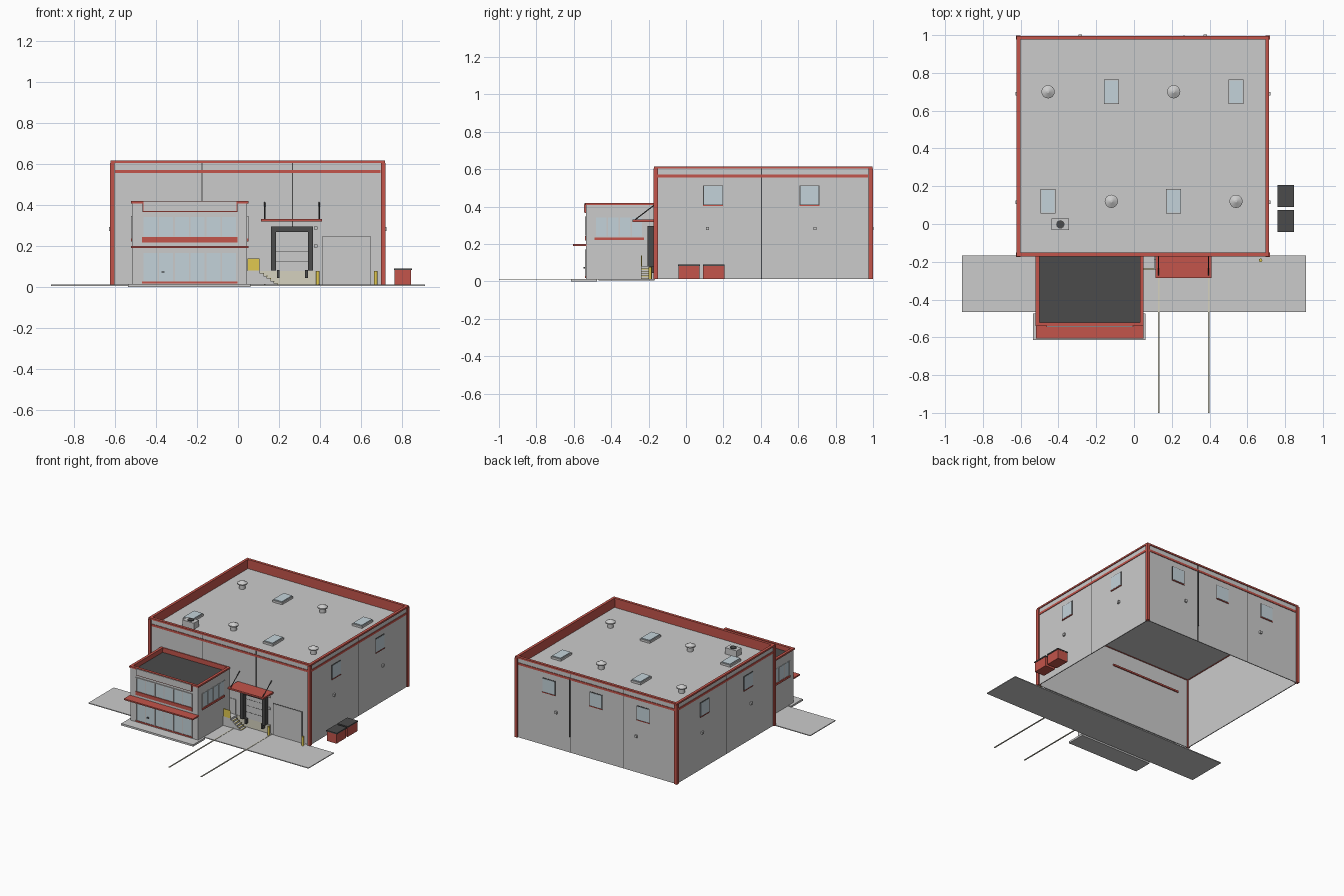
import bpy, bmesh, math
from mathutils import Vector

if "Cube" in bpy.data.objects:
    bpy.data.objects.remove(bpy.data.objects["Cube"])


def mat(name, rgb):
    m = bpy.data.materials.new(name)
    m.diffuse_color = (*rgb, 1)
    m.use_nodes = True
    m.node_tree.nodes["Principled BSDF"].inputs["Base Color"].default_value = m.diffuse_color
    return m


RED = mat("red_trim", (0.55, 0.09, 0.07))
DARK = mat("dark", (0.07, 0.07, 0.07))
GLASS = mat("glass", (0.55, 0.65, 0.70))
YELLOW = mat("yellow", (0.75, 0.58, 0.08))
CREAM = mat("cream", (0.66, 0.64, 0.52))
LIGHT = mat("light_panel", (0.62, 0.62, 0.62))


def finish(bm, name, m=None):
    me = bpy.data.meshes.new(name)
    bmesh.ops.recalc_face_normals(bm, faces=bm.faces)
    bm.to_mesh(me)
    bm.free()
    ob = bpy.data.objects.new(name, me)
    bpy.context.collection.objects.link(ob)
    if m:
        me.materials.append(m)
    return ob


def box(name, x0, x1, y0, y1, z0, z1, m=None):
    bm = bmesh.new()
    bmesh.ops.create_cube(bm, size=1)
    for v in bm.verts:
        v.co = Vector(((x0 + x1) / 2 + v.co.x * (x1 - x0), (y0 + y1) / 2 + v.co.y * (y1 - y0),
                       (z0 + z1) / 2 + v.co.z * (z1 - z0)))
    return finish(bm, name, m)


def rod(name, a, b, r, m=None, r2=None, n=16):
    a, b = Vector(a), Vector(b)
    bm = bmesh.new()
    bmesh.ops.create_cone(bm, cap_ends=True, segments=n, radius1=r,
                          radius2=r if r2 is None else r2, depth=(b - a).length)
    q = (b - a).to_track_quat('Z', 'Y')
    for v in bm.verts:
        v.co = q @ v.co + (a + b) / 2
    for f in bm.faces:
        f.smooth = len(f.verts) == 4 and n > 8
    return finish(bm, name, m)


def ring(name, x0, x1, y0, y1, z0, z1, t, m=None):
    """Hollow rectangular frame lying flat, open at top and bottom."""
    bm = bmesh.new()
    loops = []
    for d, z in ((0, z0), (0, z1), (t, z1), (t, z0)):
        loops.append([bm.verts.new(p) for p in ((x0 + d, y0 + d, z), (x1 - d, y0 + d, z),
                                                (x1 - d, y1 - d, z), (x0 + d, y1 - d, z))])
    for i in range(4):
        a, b = loops[i], loops[(i + 1) % 4]
        for j in range(4):
            k = (j + 1) % 4
            bm.faces.new((a[j], a[k], b[k], b[j]))
    return finish(bm, name, m)


X0, X1, Y0, Y1, G = -0.615, 0.71, -0.165, 0.99, 0.012


def wall_box(name, side, u0, u1, z0, z1, out, m=None, back=0.002):
    """Box attached to one outer wall; u runs along that wall."""
    if side == 'front':
        return box(name, u0, u1, Y0 - out, Y0 + back, z0, z1, m)
    if side == 'back':
        return box(name, u0, u1, Y1 - back, Y1 + out, z0, z1, m)
    if side == 'left':
        return box(name, X0 - out, X0 + back, u0, u1, z0, z1, m)
    return box(name, X1 - back, X1 + out, u0, u1, z0, z1, m)


# Warehouse shell, parapet and roof
ring("warehouse_walls", X0, X1, Y0, Y1, G, 0.605, 0.006)
ring("parapet_lining", X0 + 0.004, X1 - 0.004, Y0 + 0.004, Y1 - 0.004, 0.535, 0.606, 0.008, RED)
ring("parapet_cap", X0 - 0.006, X1 + 0.006, Y0 - 0.006, Y1 + 0.006, 0.603, 0.615, 0.02, RED)
box("warehouse_roof", X0 + 0.005, X1 - 0.005, Y0 + 0.005, Y1 - 0.005, 0.538, 0.545)
for x in (X0, X1):
    for y in (Y0, Y1):
        sx, sy = (1 if x == X0 else -1), (1 if y == Y0 else -1)
        xs, ys = sorted((x - sx * 0.009, x + sx * 0.014)), sorted((y - sy * 0.009, y + sy * 0.014))
        box("corner_post", *xs, *ys, G, 0.605, RED)

# Red bands, panel seams, wall windows and wall lights
layout = {'front': (X0, X1, (-0.175, 0.265), (), ()),
          'back': (X0, X1, (-0.175, 0.265), (-0.34, 0.05, 0.44), (-0.285, 0.377)),
          'left': (Y0, Y1, (0.404,), (0.145, 0.66), (0.115, 0.69)),
          'right': (Y0, Y1, (0.404,), (0.145, 0.66), (0.115, 0.69))}
for side, (a, b, seams, windows, lamps) in layout.items():
    wall_box("red_band_" + side, side, a + 0.016, b - 0.016, 0.555, 0.571, 0.004, RED)
    for u in seams:
        wall_box("panel_seam", side, u - 0.002, u + 0.002, G, 0.603, 0.001, DARK)
    for u in windows:
        wall_box("window_frame", side, u - 0.053, u + 0.053, 0.407, 0.513, 0.003, DARK)
        wall_box("window_glass", side, u - 0.049, u + 0.049, 0.411, 0.509, 0.005, GLASS)
        wall_box("window_sill", side, u - 0.053, u + 0.053, 0.403, 0.408, 0.006, RED)
    for u in lamps:
        wall_box("wall_lamp", side, u - 0.009, u + 0.009, 0.274, 0.292, 0.012)
rod("downpipe", (0.265, Y1 + 0.005, 0.13), (0.265, Y1 + 0.005, 0.56), 0.004, DARK, n=8)

# Roof vents, skylights and air unit
for i, x in enumerate((-0.455, -0.12, 0.21, 0.54)):
    vy, sy = (0.70, 0.12) if i % 2 == 0 else (0.12, 0.70)
    rod("vent_pipe", (x, vy, 0.543), (x, vy, 0.58), 0.022)
    rod("vent_cap", (x, vy, 0.578), (x, vy, 0.586), 0.035)
    rod("vent_cone", (x, vy, 0.586), (x, vy, 0.602), 0.035, r2=0.006)
    box("skylight_curb", x - 0.04, x + 0.04, sy - 0.065, sy + 0.065, 0.543, 0.56)
    box("skylight_top", x - 0.035, x + 0.035, sy - 0.06, sy + 0.06, 0.56, 0.566, GLASS)
box("air_unit", -0.437, -0.343, -0.032, 0.028, 0.543, 0.592)
rod("air_unit_fan", (-0.39, -0.002, 0.59), (-0.39, -0.002, 0.597), 0.022, DARK)

# Office block
A, B, F = -0.515, 0.045, -0.535
ring("office_walls", A, B, F, Y0 + 0.004, G, 0.412, 0.006)
ring("office_rim", A - 0.006, B + 0.006, F - 0.006, Y0 + 0.014, 0.408, 0.42, 0.02, RED)
ring("office_parapet_lining", A + 0.004, B - 0.004, F + 0.004, Y0 + 0.002, 0.375, 0.41, 0.008, RED)
box("office_roof", A + 0.004, B - 0.004, F + 0.004, Y0, 0.378, 0.385, DARK)
box("fascia_frame", -0.465, -0.003, F - 0.008, F, 0.366, 0.412, RED)
box("fascia_board", -0.461, -0.007, F - 0.010, F - 0.006, 0.370, 0.416)
box("entrance_canopy", A - 0.005, B + 0.005, -0.605, F + 0.002, 0.19, 0.2, RED)
box("entrance_step", -0.535, 0.06, -0.615, F + 0.06, 0, 0.014)
box("office_front_band", -0.468, -0.002, F - 0.006, F, 0.218, 0.244, RED)
box("office_lower_sill", -0.468, -0.002, F - 0.006, F, 0.018, 0.028, RED)

# Office glazing: front rows with mullions, both sides mirrored
for z0, z1 in ((0.028, 0.165), (0.246, 0.342)):
    box("office_front_glass", -0.465, -0.005, F - 0.002, F + 0.002, z0, z1, GLASS)
    for i in range(7):
        x = -0.465 + i * 0.46 / 6
        box("office_mullion", x - 0.004, x + 0.004, F - 0.005, F, z0, z1)
    box("office_head_rail", -0.469, -0.001, F - 0.005, F, z1, z1 + 0.006)
box("door_handle", -0.372, -0.358, F - 0.012, F, 0.07, 0.076, DARK)
for x, s in ((A, -1), (B, 1)):
    def side_box(name, y0, y1, z0, z1, out, m=None):
        box(name, min(x, x + s * out), max(x, x + s * out), y0, y1, z0, z1, m)
    side_box("office_side_glass", -0.485, -0.23, 0.24, 0.342, 0.002, GLASS)
    side_box("office_side_sill", -0.49, -0.225, 0.221, 0.236, 0.006, RED)
    for i in range(5):
        y = -0.485 + i * 0.255 / 4
        side_box("office_side_mullion", y - 0.004, y + 0.004, 0.236, 0.345, 0.005)

# Loading dock: base panel, door, dark shelter frame, bumpers, canopy with tie rods
wall_box("dock_base", 'front', 0.05, 0.385, G, 0.078, 0.004, CREAM)
wall_box("dock_door", 'front', 0.185, 0.342, 0.078, 0.272, 0.006, LIGHT)
for i in range(1, 4):
    z = 0.078 + i * 0.048
    wall_box("dock_door_joint", 'front', 0.185, 0.342, z - 0.001, z + 0.001, 0.007, DARK)
for x in (0.160, 0.341):
    wall_box("shelter_side", 'front', x, x + 0.024, 0.08, 0.296, 0.04, DARK)
wall_box("shelter_head", 'front', 0.160, 0.365, 0.268, 0.296, 0.04, DARK)
for x in (0.196, 0.334):
    wall_box("dock_bumper", 'front', x - 0.007, x + 0.007, 0.045, 0.082, 0.03, DARK)
box("dock_canopy", 0.113, 0.41, -0.285, Y0, 0.319, 0.331, RED)
for x in (0.13, 0.395):
    rod("canopy_tie_rod", (x, -0.272, 0.33), (x, Y0, 0.412), 0.003, DARK, n=8)
    box("dock_lane_line", x - 0.004, x + 0.004, -1.0, Y0, 0.009, 0.014, CREAM)
for z in (0.2, 0.288):
    wall_box("dock_control", 'front', 0.37, 0.386, z - 0.008, z + 0.008, 0.008)

# Drive-in door: dark outline with a pale panel
wall_box("drive_door_outline", 'front', 0.408, 0.648, G, 0.247, 0.002, DARK)
wall_box("drive_door", 'front', 0.411, 0.645, G, 0.244, 0.004)

# Staff door, landing, yellow guard and steps
wall_box("staff_door", 'front', 0.052, 0.098, 0.08, 0.192, 0.004, LIGHT)
box("landing", 0.045, 0.108, -0.24, Y0, G, 0.08)
box("landing_guard", 0.047, 0.105, -0.24, -0.236, 0.08, 0.138, YELLOW)
for i in range(5):
    x = 0.108 + i * 0.017
    box("stair_step", x, x + 0.017, -0.24, -0.185, G, 0.067 - i * 0.0125)
    box("step_nosing", x + 0.013, x + 0.018, -0.241, -0.184, 0.065 - i * 0.0125, 0.068 - i * 0.0125, YELLOW)

# Bollards beside the drive-in door
for x in (0.388, 0.67):
    rod("bollard", (x, -0.192, 0.01), (x, -0.192, 0.077), 0.009, YELLOW)

# Front apron and waste containers
box("apron", -0.91, 0.91, -0.467, -0.168, 0.006, 0.012)
for y in (-0.042, 0.09):
    box("container_body", 0.762, 0.843, y + 0.002, y + 0.115, G, 0.082, RED)
    box("container_lid", 0.759, 0.847, y, y + 0.117, 0.082, 0.091, DARK)
